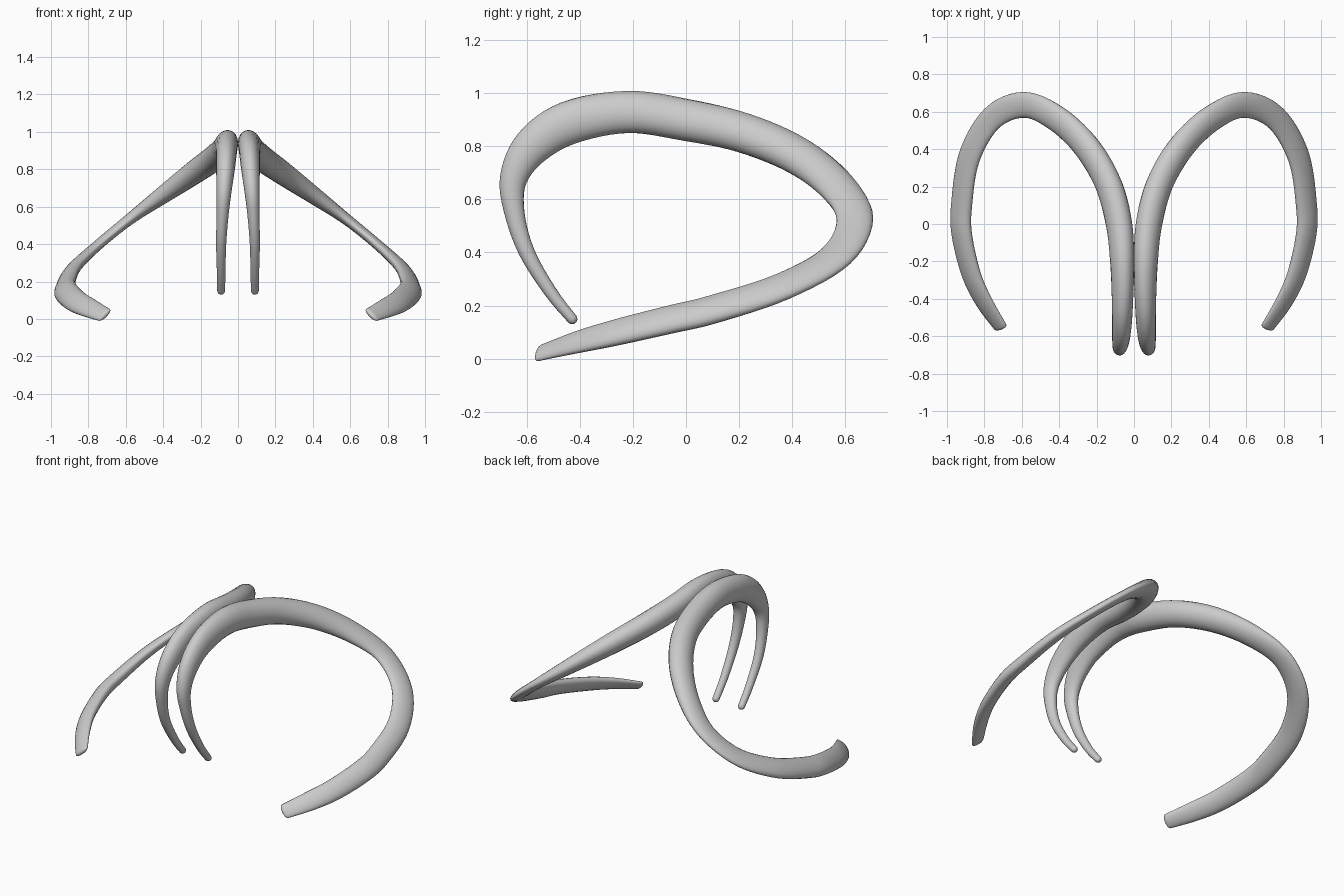
import bpy, bmesh, math
from mathutils import Vector

default_cube = bpy.data.objects.get("Cube")
if default_cube:
    bpy.data.objects.remove(default_cube, do_unlink=True)

SIDES = 20
STEPS = 6

# Left horn centreline: x, y, z, half width in the coil plane, half thickness
stations = [
    (.09, -.43, .15, .02, .021),
    (.09, -.51, .25, .024, .023),
    (.09, -.6, .4, .03, .027),
    (.083, -.647, .55, .038, .032),
    (.075, -.65, .68, .052, .04),
    (.067, -.58, .8, .072, .05),
    (.062, -.44, .89, .082, .056),
    (.063, -.22, .93, .081, .062),
    (.08, 0, .9, .081, .068),
    (.14, .22, .85, .079, .067),
    (.26, .42, .765, .077, .06),
    (.42, .568, .65, .073, .045),
    (.59, .637, .525, .069, .03),
    (.76, .565, .385, .069, .028),
    (.88, .36, .27, .069, .033),
    (.922, .1, .185, .068, .038),
    (.92, -.06, .147, .067, .038),
    (.87, -.27, .097, .064, .034),
    (.8, -.42, .06, .058, .026),
    (.715, -.55, .022, .045, .016),
]


def smooth_blend(a, b, c, d, t):
    """Catmull-Rom blend between b and c."""
    return (b * 2 + (c - a) * t + (a * 2 - b * 5 + c * 4 - d) * t ** 2
            + (b * 3 - a - c * 3 + d) * t ** 3) / 2


def sample_path(rows):
    rows = [Vector(r) for r in rows]
    last = len(rows) - 1
    samples = []
    for i in range(last):
        a, b, c, d = (rows[min(max(k, 0), last)] for k in range(i - 1, i + 3))
        samples += [smooth_blend(a, b, c, d, s / STEPS) for s in range(STEPS)]
    return samples + [rows[last]]


def ring_frame(samples, i):
    """Centre, tangent, wide axis and thin axis of one cross-section."""
    last = len(samples) - 1
    centre = Vector(samples[i][:3])
    tangent = Vector(samples[min(i + 1, last)][:3]) - Vector(samples[max(i - 1, 0)][:3])
    tangent.normalize()
    # The coil centre drifts outward, twisting the flattened section
    drift = min(max((i / last - .3) / .3, 0), 1)
    outward = centre - Vector((.07 + .43 * drift, -.05, .55))
    wide = (outward - tangent * outward.dot(tangent)).normalized()
    return centre, tangent, wide, tangent.cross(wide)


def make_horn(name, side, material):
    samples = sample_path(stations)
    last = len(samples) - 1
    # Each section: sample index, scale, offset along the path; domed at both ends
    domes = [(math.sin(a), math.cos(a)) for a in (math.radians(k) for k in (15, 40, 65))]
    sections = [(0, s, -c) for s, c in domes]
    sections += [(i, 1, 0) for i in range(last + 1)]
    sections += [(last, s, c) for s, c in reversed(domes)]

    bm = bmesh.new()
    rings = []
    for i, scale, push in sections:
        centre, tangent, wide, thin = ring_frame(samples, i)
        half_wide, half_thin = samples[i][3:]
        centre = centre + tangent * push * half_thin
        ring = []
        for k in range(SIDES):
            angle = math.tau * k / SIDES
            p = (centre + wide * math.cos(angle) * half_wide * scale
                 + thin * math.sin(angle) * half_thin * scale)
            ring.append(bm.verts.new((p.x * side, p.y, p.z)))
        rings.append(ring)
    for low, high in zip(rings, rings[1:]):
        for k in range(SIDES):
            n = (k + 1) % SIDES
            bm.faces.new((low[k], low[n], high[n], high[k]))
    bm.faces.new(rings[0])
    bm.faces.new(rings[-1])
    bmesh.ops.recalc_face_normals(bm, faces=bm.faces)

    mesh = bpy.data.meshes.new(name)
    bm.to_mesh(mesh)
    bm.free()
    mesh.materials.append(material)
    horn = bpy.data.objects.new(name, mesh)
    bpy.context.collection.objects.link(horn)
    bpy.ops.object.select_all(action='DESELECT')
    horn.select_set(True)
    bpy.context.view_layer.objects.active = horn
    bpy.ops.object.shade_smooth_by_angle(angle=math.radians(50))


# Single plain grey for both horns
grey = bpy.data.materials.new("light_grey")
grey.use_nodes = True
colour = (.6, .6, .6, 1)
grey.diffuse_color = colour
grey.node_tree.nodes["Principled BSDF"].inputs["Base Color"].default_value = colour

make_horn("left_horn", 1, grey)
make_horn("right_horn", -1, grey)
